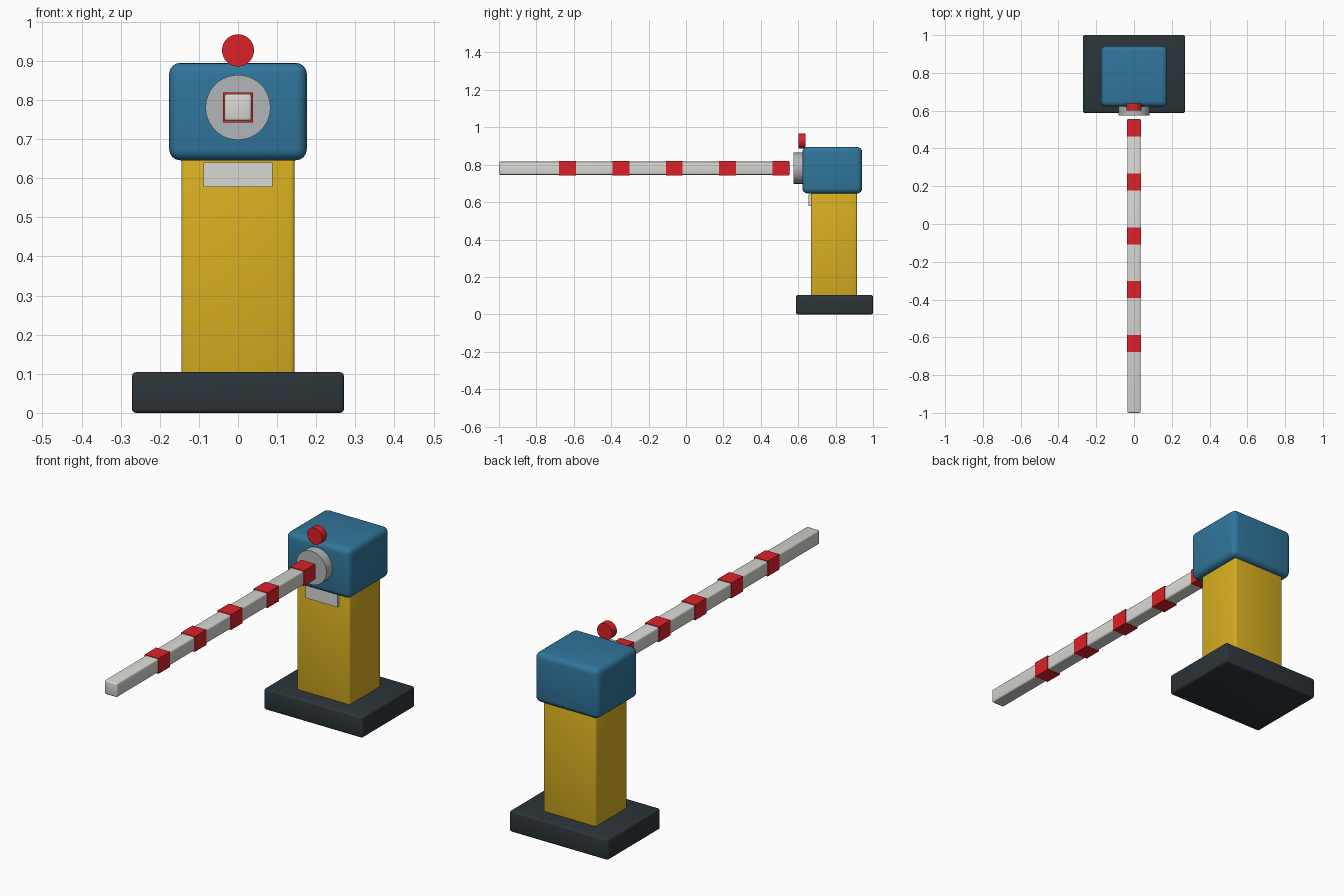
import bpy, math

if "Cube" in bpy.data.objects:
    bpy.data.objects.remove(bpy.data.objects["Cube"])


def material(name, rgb):
    m = bpy.data.materials.new(name)
    m.diffuse_color = (*rgb, 1)
    m.use_nodes = True
    m.node_tree.nodes["Principled BSDF"].inputs["Base Color"].default_value = m.diffuse_color
    return m


DARK = material("dark_base", (0.025, 0.035, 0.042))
YELLOW = material("yellow", (0.69, 0.43, 0.015))
BLUE = material("blue", (0.03, 0.18, 0.33))
RED = material("red", (0.72, 0.015, 0.02))
WHITE = material("off_white", (0.68, 0.68, 0.65))
STEEL = material("steel", (0.45, 0.47, 0.48))


def finish(ob, name, mat, bevel, segments):
    ob.name = name
    ob.data.materials.append(mat)
    if bevel:
        mod = ob.modifiers.new("bevel", 'BEVEL')
        mod.width = bevel
        mod.segments = segments
        mod.limit_method = 'ANGLE'
        mod.angle_limit = math.radians(40)
        bpy.ops.object.modifier_apply(modifier=mod.name)
    bpy.ops.object.shade_smooth_by_angle(angle=math.radians(35))
    return ob


def box(name, x, y, z, mat, bevel=0.0, segments=3):
    """Box from (min, max) pairs on each axis."""
    spans = (x, y, z)
    bpy.ops.mesh.primitive_cube_add(size=1, location=[(a + b) / 2 for a, b in spans])
    ob = bpy.context.object
    ob.scale = [b - a for a, b in spans]
    bpy.ops.object.transform_apply(location=False, rotation=False, scale=True)
    return finish(ob, name, mat, bevel, segments)


def disc(name, y0, y1, z, radius, mat, bevel=0.0):
    """Cylinder lying along the y axis."""
    bpy.ops.mesh.primitive_cylinder_add(vertices=48, radius=radius, depth=y1 - y0,
                                        location=(0, (y0 + y1) / 2, z),
                                        rotation=(math.pi / 2, 0, 0))
    return finish(bpy.context.object, name, mat, bevel, 2)


# Pedestal and housing
box("base_plinth", (-0.271, 0.271), (0.588, 1.0), (0, 0.104), DARK, 0.01)
box("post", (-0.145, 0.145), (0.668, 0.915), (0.09, 0.665), YELLOW, 0.01)
box("motor_housing", (-0.176, 0.176), (0.622, 0.942), (0.646, 0.895), BLUE, 0.028, 4)

# Pivot hub and warning lamp
disc("pivot_hub", 0.575, 0.635, 0.781, 0.083, STEEL)
disc("warning_lamp", 0.601, 0.639, 0.927, 0.041, RED)

# Blank sign plate on the post
box("sign_plate", (-0.088, 0.088), (0.654, 0.67), (0.578, 0.64), WHITE)

# Boom arm with evenly spaced stripe sleeves
ZC = 0.781
box("boom_arm", (-0.035, 0.035), (-1.0, 0.557), (ZC - 0.035, ZC + 0.035), WHITE, 0.008)
for i in range(5):
    yc = 0.507 - 0.285 * i
    box(f"boom_stripe_{i + 1}", (-0.038, 0.038), (yc - 0.045, yc + 0.045),
        (ZC - 0.038, ZC + 0.038), RED)
